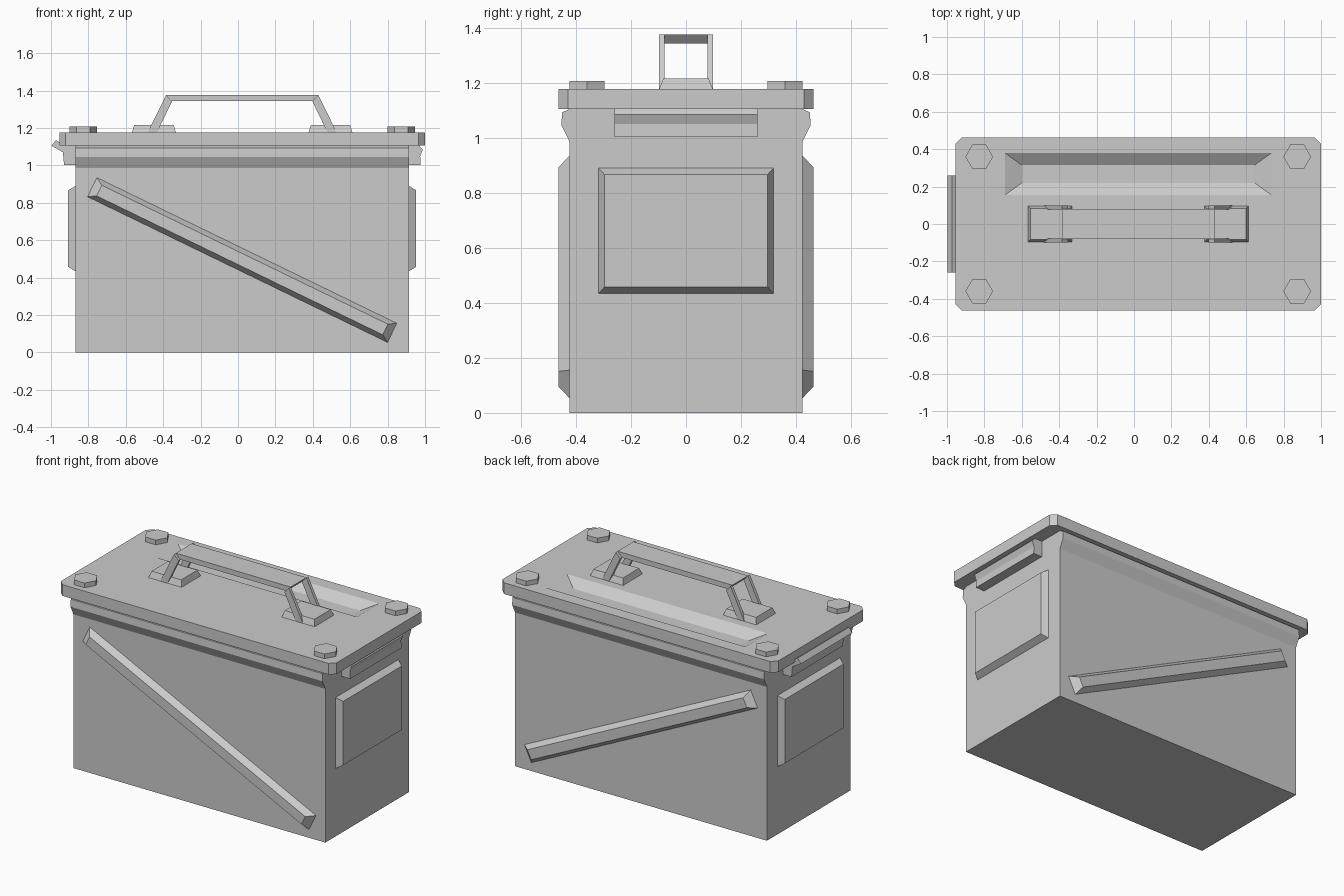
import bpy, bmesh, math
from mathutils import Matrix, Vector

if "Cube" in bpy.data.objects:
    bpy.data.objects.remove(bpy.data.objects["Cube"])

CX = 0.0225   # centre of the box in x (the hooked latch shifts it)
HX, HY = 0.8925, 0.423


def loft(name, rings, matrix=Matrix()):
    """Solid through rings of equal point count, capped at both ends."""
    bm = bmesh.new()
    vs = [[bm.verts.new(matrix @ Vector(p)) for p in r] for r in rings]
    n = len(vs[0])
    for a, b in zip(vs, vs[1:]):
        for i in range(n):
            j = (i + 1) % n
            bm.faces.new((a[i], a[j], b[j], b[i]))
    bm.faces.new(vs[0][::-1])
    bm.faces.new(vs[-1])
    bmesh.ops.recalc_face_normals(bm, faces=bm.faces)
    me = bpy.data.meshes.new(name)
    bm.to_mesh(me)
    bm.free()
    ob = bpy.data.objects.new(name, me)
    bpy.context.collection.objects.link(ob)
    return ob


def rect(w, d, z):
    return [(-w/2, -d/2, z), (w/2, -d/2, z), (w/2, d/2, z), (-w/2, d/2, z)]


def frustum(name, base, top, h, matrix):
    return loft(name, [rect(*base, 0), rect(*top, h)], matrix)


def move(x, y, z):
    return Matrix.Translation((x, y, z))


# box body: side profile with flared rim, extruded along x
half = [(HY, 0), (HY, 0.985), (0.453, 1.045), (0.45, 1.092), (0.42, 1.106)]
profile = half + [(-y, z) for y, z in reversed(half)]
loft("box_body", [[(CX + s*HX, y, z) for y, z in profile] for s in (-1, 1)])

# lid with clipped corners and a sunken tray in its top
lx, ly, c = 0.9775, 0.463, 0.034
corner = [(lx, -ly + c), (lx, ly - c), (lx - c, ly), (-lx + c, ly),
          (-lx, ly - c), (-lx, -ly + c), (-lx + c, -ly), (lx - c, -ly)]
lid = loft("lid", [[(CX + x, y, z) for x, y in corner] for z in (1.105, 1.177)])
cutter = loft("tray_cutter", [rect(1.245, 0.095, -0.045), rect(1.425, 0.225, 0),
                              rect(1.425, 0.225, 0.05)], move(CX, 0.2675, 1.177))
cutter.hide_render = True
cutter.hide_set(True)
cut = lid.modifiers.new("tray", "BOOLEAN")
cut.operation = "DIFFERENCE"
cut.solver = "EXACT"
cut.object = cutter

# hexagonal lid bolts
for sx in (-1, 1):
    for sy in (-1, 1):
        ring = [(CX + sx*0.85 + 0.074*math.cos(k*math.pi/3),
                 sy*0.36 + 0.074*math.sin(k*math.pi/3)) for k in range(6)]
        loft("lid_bolt", [[(x, y, z) for x, y in ring] for z in (1.17, 1.207)])

# diagonal ribs on front and back, high at the left of the front
tilt = Matrix.Rotation(math.radians(25.9), 4, "Y")
for s in (-1, 1):
    out = Matrix.Rotation(-s*math.pi/2, 4, "X")
    frustum("side_rib", (1.785, 0.115), (1.70, 0.063), 0.041,
            move(CX, s*0.422, 0.494) @ tilt @ out)

# raised end panels
for s in (-1, 1):
    out = Matrix.Rotation(s*math.pi/2, 4, "Y")
    frustum("end_panel", (0.456, 0.637), (0.409, 0.593), 0.039,
            move(CX + s*(HX - 0.001), 0, 0.662) @ out)

# carrying handle: tapered pads, paired slanted legs, flat grip
for s in (-1, 1):
    frustum("handle_pad", (0.235, 0.196), (0.21, 0.165), 0.041,
            move(CX + s*0.472, 0, 1.175))
    leg = [(0.505, 1.177), (0.455, 1.177), (0.375, 1.343), (0.407, 1.376)]
    for t in (-1, 1):
        loft("handle_leg", [[(CX + s*x, t*y, z) for x, z in leg]
                            for y in (0.078, 0.098)])
bar = [(0.407, 1.376), (-0.407, 1.376), (-0.378, 1.343), (0.378, 1.343)]
loft("handle_grip", [[(CX + x, y, z) for x, z in bar] for y in (-0.08, 0.08)])

# rear hinge lip at the right end and hooked latch at the left end
hinge = [(0.91, 1.003), (0.977, 1.003), (0.974, 1.05), (0.988, 1.085),
         (0.968, 1.106), (0.91, 1.106)]
hook = [(-0.865, 1.003), (-0.93, 1.003), (-0.936, 1.07), (-0.997, 1.105),
        (-0.973, 1.135), (-0.935, 1.112), (-0.865, 1.106)]
for name, pts in (("end_hinge", hinge), ("end_latch", hook)):
    loft(name, [[(x, y, z) for x, z in pts] for y in (-0.26, 0.26)])
